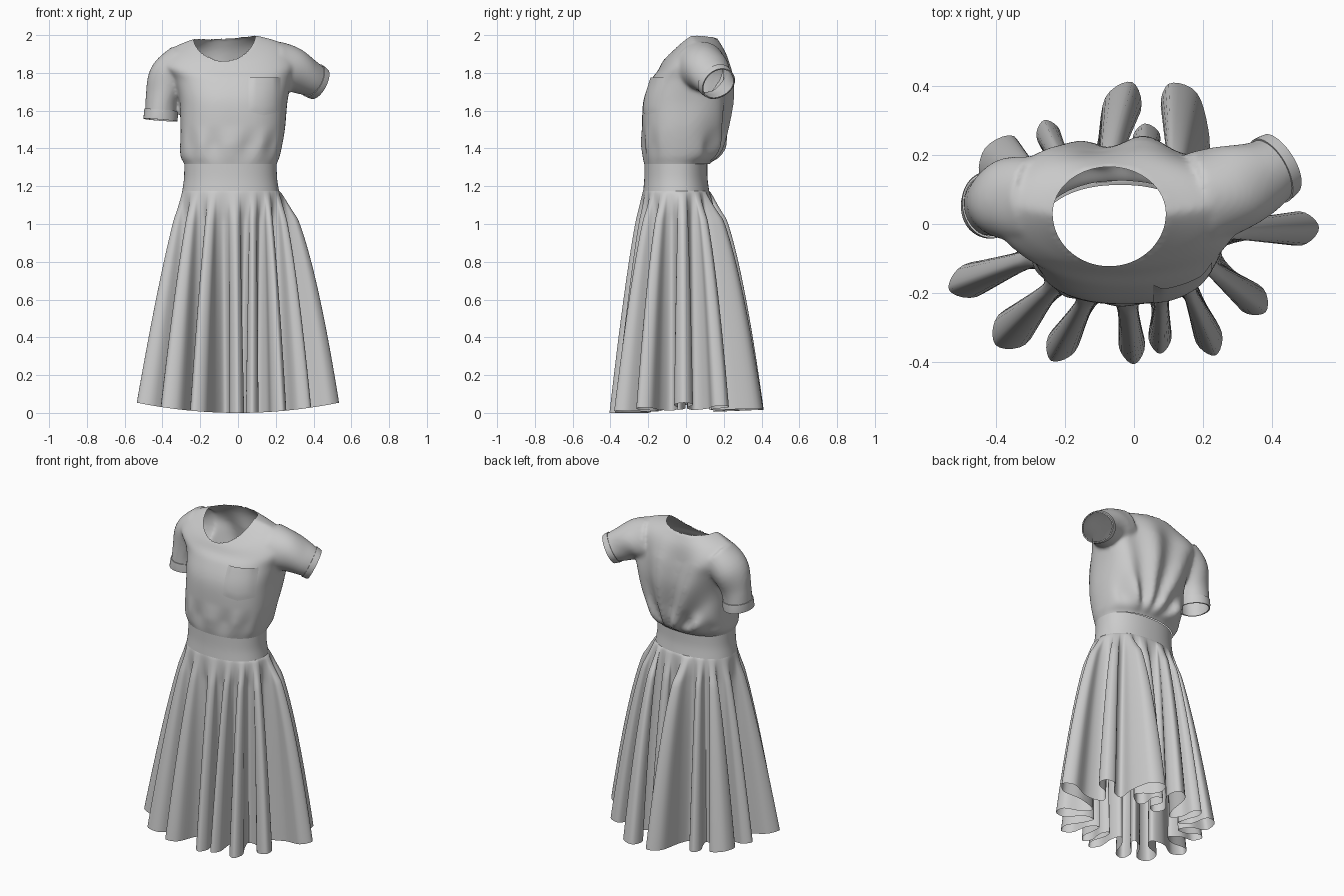
import bpy, bmesh, math
from math import sin, cos, pi, atan2
from mathutils import Vector
from mathutils.bvhtree import BVHTree

if "Cube" in bpy.data.objects:
    bpy.data.objects.remove(bpy.data.objects["Cube"])

def spline(keys, n, closed=False):
    """Catmull-Rom through number tuples, n samples per span."""
    m, out = len(keys), []
    get = (lambda i: keys[i % m]) if closed else (lambda i: keys[max(0, min(m - 1, i))])
    for i in range(m if closed else m - 1):
        for t in (k / n for k in range(n)):
            out.append(tuple(0.5 * (2 * b + (c - a) * t + (2 * a - 5 * b + 4 * c - d) * t * t
                                    + (3 * b - a - 3 * c + d) * t ** 3)
                             for a, b, c, d in zip(get(i - 1), get(i), get(i + 1), get(i + 2))))
    return out if closed else out + [tuple(keys[-1])]

def make(name, bm):
    me = bpy.data.meshes.new(name)
    bm.to_mesh(me)
    ob = bpy.data.objects.new(name, me)
    bpy.context.collection.objects.link(ob)
    bpy.ops.object.select_all(action='DESELECT')
    ob.select_set(True)
    bpy.context.view_layer.objects.active = ob
    bpy.ops.object.shade_smooth_by_angle(angle=math.radians(50))
    return ob

def skin(bm, rings, closed=True):
    """Quad strips between successive rings."""
    vs = [[bm.verts.new(p) for p in r] for r in rings]
    n = len(rings[0])
    for a, b in zip(vs, vs[1:]):
        for i in range(n if closed else n - 1):
            bm.faces.new((a[i], a[(i + 1) % n], b[(i + 1) % n], b[i]))

def loft(name, rings, closed=True):
    bm = bmesh.new()
    skin(bm, rings, closed)
    return make(name, bm)

def spow(v, e):
    return math.copysign(abs(v) ** e, v)

def clamp(v):
    return max(0, min(1, v))

def body_ring(k, folds=0.0, n=128):
    """Ring from extents: left, right, front, back, side depth, side/front/back height, squareness."""
    xl, xr, yf, yb, ym, zs, zf, zb, e = k
    pts = []
    for a in (2 * pi * i / n for i in range(n)):
        C, S = spow(cos(a), e), spow(sin(a), e)
        x = (xl + xr) / 2 + (xr - xl) / 2 * C
        y = ym + ((yb - ym) if S > 0 else (ym - yf)) * S
        z = zs + ((zb if S > 0 else zf) - zs) * abs(S) ** 1.2
        z += 0.06 * (x + 0.07) * max(0, (z - 1.8) / 0.2)
        if folds:      # drapes fanning up the back, blousing above the waist
            up = clamp((z - 1.32) / 0.08) * clamp((1.97 - z) / 0.15)
            y += folds * up * max(S, 0) * cos(15 * atan2(x - 0.03, z - 1.2))
            y -= 0.010 * clamp(1 - abs(z - 1.42) / 0.1) * sin(11 * a) * abs(S)
        pts.append((x, y, z))
    return pts

def tube_rings(keys, grows=None, ids=None, n=48):
    path = spline(keys, 8)
    rings = []
    for q, j in enumerate(ids or range(len(path))):
        p = Vector(path[j][:3])
        t = (Vector(path[min(j + 1, len(path) - 1)][:3]) - Vector(path[max(j - 1, 0)][:3])).normalized()
        u = t.cross(Vector((0, 1, 0))).normalized()
        v = u.cross(t)
        r = path[j][3] + (grows[q] if grows else 0)
        rings.append([p + (u * cos(a) + v * sin(a) * 1.08) * r * (1 + .02 * sin(3 * a + j * .35))
                      for a in (2 * pi * i / n for i in range(n))])
    return rings, t, p

# Bodice and sleeves as closed volumes, fused into one cloth surface
bodice_keys = [
    (-.275, .195, -.213, .107, -.05, 1.28, 1.28, 1.28, .90),
    (-.286, .206, -.222, .125, -.05, 1.32, 1.32, 1.32, .90),
    (-.306, .224, -.227, .180, -.04, 1.37, 1.37, 1.37, .86),
    (-.304, .248, -.232, .212, -.02, 1.50, 1.50, 1.50, .80),
    (-.310, .262, -.226, .238, .02, 1.65, 1.65, 1.65, .78),
    (-.345, .285, -.186, .236, .05, 1.76, 1.76, 1.76, .82),
    (-.410, .310, -.150, .220, .06, 1.86, 1.81, 1.85, .88),
    (-.345, .230, -.132, .200, .05, 1.945, 1.845, 1.92, .92),
    (-.235, .092, -.122, .165, .03, 1.99, 1.864, 1.985, 1.0)]
sleeves = {
    "left": [(-.28, .07, 1.845, .118), (-.362, .07, 1.78, .110), (-.400, .06, 1.67, .088), (-.412, .055, 1.55, .083)],
    "right": [(.19, .075, 1.84, .128), (.28, .10, 1.82, .118), (.36, .135, 1.78, .100), (.425, .172, 1.742, .083)]}
bm = bmesh.new()
skin(bm, [body_ring(k, .017) for k in spline(bodice_keys, 8)])
ends = []
for keys in sleeves.values():
    rings, t, p = tube_rings(keys)
    skin(bm, rings + [[q + t * .04 for q in rings[-1]]])
    ends.append((p, t))
bmesh.ops.holes_fill(bm, edges=[e for e in bm.edges if e.is_boundary], sides=0)
bmesh.ops.recalc_face_normals(bm, faces=bm.faces)
vol = make("bodice_volume", bm)
rm = vol.modifiers.new("fuse", 'REMESH')
rm.mode, rm.voxel_size = 'VOXEL', .010
sm = vol.modifiers.new("soften", 'SMOOTH')
sm.factor, sm.iterations = .5, 8
bm = bmesh.new()
bm.from_object(vol, bpy.context.evaluated_depsgraph_get())
bpy.data.objects.remove(vol)

def cut(co, no, test):
    keep = {v for v in bm.verts if test(v.co)}
    inside = [g for g in (*bm.edges, *bm.faces) if all(v in keep for v in g.verts)]
    bmesh.ops.bisect_plane(bm, geom=list(keep) + inside, plane_co=co, plane_no=no, clear_outer=True)

# Open the waist, sleeve ends and round neck
cut((0, 0, 1.318), (0, 0, -1), lambda c: c.z < 1.4)
cut(*ends[0], lambda c: c.x < -.317 and c.z < 1.62)
cut(*ends[1], lambda c: (c - ends[1][0]).length < .15)
neck = lambda c: math.hypot((c.x + .0715) / .1635, (c.y - .03) / (.152 if c.y < .03 else .135))
hole = [f for f in bm.faces if f.calc_center_median().z > 1.78 and neck(f.calc_center_median()) < 1]
bmesh.ops.delete(bm, geom=hole, context='FACES')
for v in bm.verts:
    if v.is_boundary and v.co.z > 1.78 and neck(v.co) < 1.15:
        k = 1 / neck(v.co)
        v.co.x, v.co.y = -.0715 + (v.co.x + .0715) * k, .03 + (v.co.y - .03) * k
bodice = make("bodice", bm)

# Turned-up cuffs
for side, keys in sleeves.items():
    loft(side + "_cuff", tube_rings(keys, [0, .005, .007, .007, .001], [20, 20, 22, 24, 24])[0])

# Waistband
band_keys = [(-.296, .218, -.227, .124, -.05, 1.17, 1.17, 1.17, .90),
             (-.286, .207, -.221, .114, -.05, 1.24, 1.24, 1.24, .90),
             (-.284, .204, -.220, .113, -.05, 1.322, 1.322, 1.322, .90)]
loft("waistband", [body_ring(k) for k in spline(band_keys, 4)])

# Chest pocket laid over the bodice front
tree = BVHTree.FromObject(bodice, bpy.context.evaluated_depsgraph_get())
rows = []
for v in (j / 12 for j in range(13)):
    row = []
    for u in (i / 16 for i in range(17)):
        x, z = .055 + .17 * u, 1.775 - .18 * v - .02 * v * (1 - abs(2 * u - 1))
        hit = tree.ray_cast(Vector((x, -1, z)), Vector((0, 1, 0)))[0]
        edge = min(1, 6 * u, 6 * (1 - u), 6 * (1 - v))
        row.append((x, (hit.y if hit else -.18) - .002 - edge * (.003 + .014 * (1 - v) ** 3), z))
    rows.append(row)
loft("pocket", rows, closed=False)

# Skirt folds at the hem, counter-clockwise: tip x, tip y, root x, root y, half width, flare
lobes = [
    (.535, -.01, .34, -.02, .050, .56), (.39, .21, .28, .12, .050, .58),
    (.10, .405, .215, .205, .058, .55), (.03, .29, .05, .16, .040, .60),
    (-.005, .41, -.10, .18, .055, .55), (-.26, .30, -.22, .17, .035, .65),
    (-.43, .22, -.30, .12, .078, .75), (-.49, .03, -.34, .02, .040, .78),
    (-.535, -.19, -.32, -.10, .050, .80), (-.40, -.35, -.23, -.19, .058, .76),
    (-.24, -.395, -.13, -.22, .045, .75), (.00, -.405, -.02, -.22, .038, .75),
    (.075, -.375, .075, -.22, .033, .75), (.235, -.38, .17, -.20, .040, .70),
    (.38, -.255, .25, -.13, .045, .62)]
mid = Vector((-.03, -.03))
waist = lambda a: (-.039 + .256 * spow(cos(a), .9), -.052 + .175 * spow(sin(a), .9))
angle = lambda p: atan2((p[1] + .052) / .169, (p[0] + .039) / .249)
roots = [Vector(l[2:4]) for l in lobes]
valleys = [mid + ((roots[i - 1] + roots[i]) / 2 - mid) * .88 for i in range(len(lobes))]
ctrl = []
for i, (tx, ty, bx, by, w, flare) in enumerate(lobes):
    B, d = roots[i], Vector((tx - bx, ty - by))
    nrm = Vector((-d.y, d.x)).normalized()
    a0, a1 = angle(valleys[i]), angle(valleys[(i + 1) % len(lobes)])
    a1 += 2 * pi if a1 < a0 else 0
    shape = [(0, valleys[i]), (.2, B + d * .15 - nrm * .024), (.35, B + d * .72 - nrm * w),
             (.5, B + d), (.65, B + d * .72 + nrm * w), (.8, B + d * .15 + nrm * .024)]
    ctrl += [(p.x, p.y, *waist(a0 + (a1 - a0) * f), flare) for f, p in shape]
rings = []
for t in ((j / 36) ** 1.5 for j in range(37)):
    s = .7 * max(0, 1 - t / .13)      # folds fade out towards the waistband
    ring = []
    for hx, hy, wx, wy, flare in spline(ctrl, 5, closed=True):
        hem = .055 * (hx / .54) ** 2 + .04 * max(hy, 0)
        h, w = Vector((hx, hy)), Vector((wx, wy))
        p = w.lerp(h.lerp(mid.lerp(w, 1.5), s), t ** flare)
        ring.append((p.x, p.y, 1.175 + (hem - 1.175) * t))
    rings.append(ring)
loft("skirt", rings)
